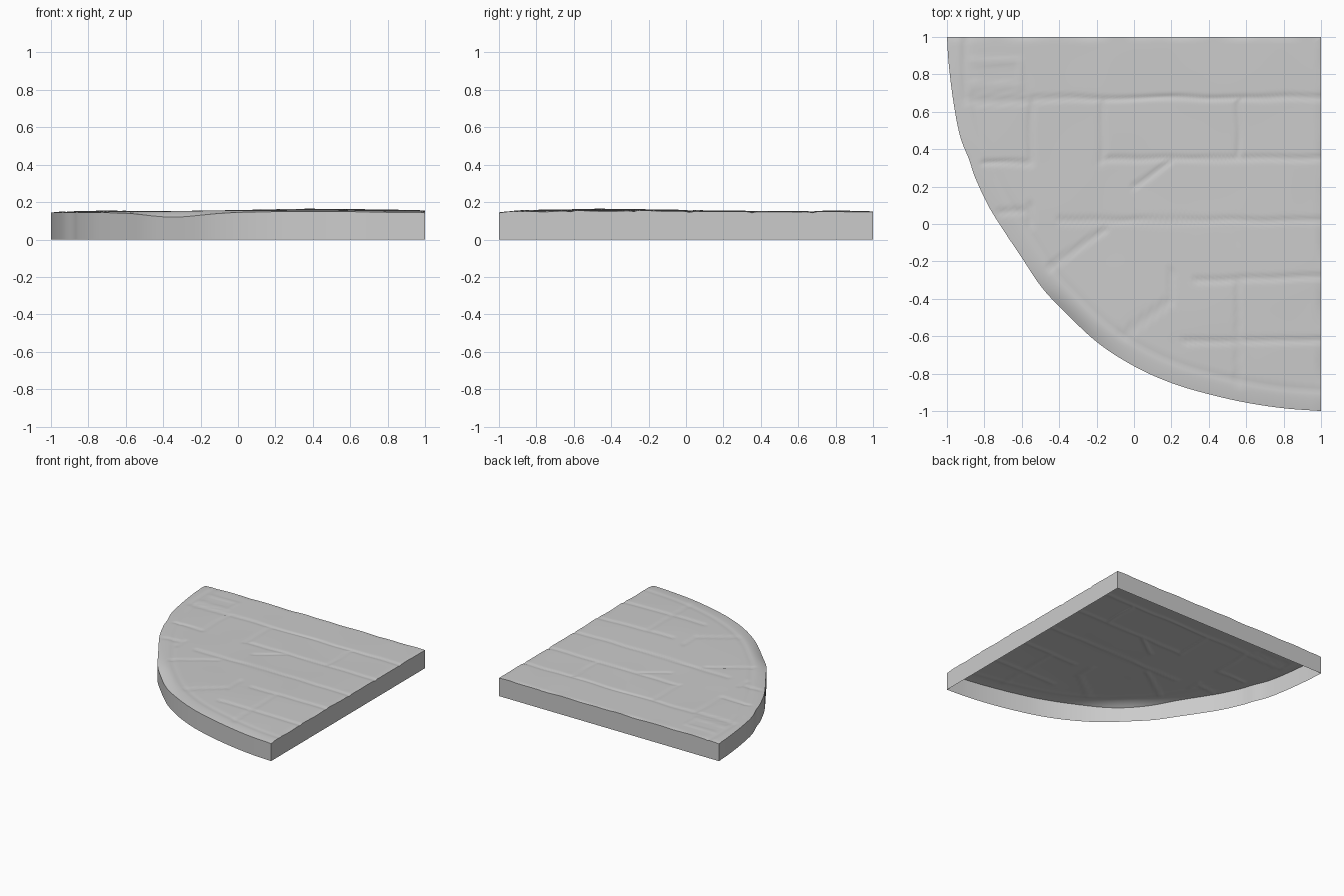
import bpy, bmesh, math
from mathutils import Vector, noise

cube = bpy.data.objects.get("Cube")
if cube:
    bpy.data.objects.remove(cube)

RINGS, STEPS = 130, 8
CORNER = Vector((1, 1))

# Curved rim of the quarter-round slab
RIM = [Vector(p) for p in [
    (-1, 1), (-.99, .85), (-.965, .65), (-.93, .47), (-.88, .34), (-.85, .25),
    (-.78, .1), (-.7, -.03), (-.6, -.18), (-.5, -.33), (-.4, -.44), (-.2, -.63),
    (0, -.76), (.2, -.85), (.4, -.91), (.6, -.955), (.8, -.985), (1, -1)]]

# Joints between the paving stones: start and end of each line
JOINTS = [(Vector(a), Vector(b)) for a, b in [
    ((-.88, .66), (-.58, .66)), ((-.55, .67), (1, .68)), ((-.55, .66), (-.55, .33)),
    ((-.8, .33), (-.55, .33)), ((-.17, .66), (-.17, .34)), ((-.14, .35), (1, .35)),
    ((.56, .66), (.56, .36)), ((-.72, .06), (-.58, .07)), ((-.55, .1), (-.55, 0)),
    ((-.4, .02), (1, .02)), ((-.45, -.23), (-.15, -.03)), ((0, .2), (.2, .33)),
    ((-.06, -.6), (.2, -.4)), ((.2, -.25), (.2, -.42)), ((.33, -.3), (1, -.28)),
    ((.56, -.3), (.56, -.86)), ((.27, -.63), (1, -.62)), ((-.91, .98), (-.9, .66))]]

# Raised outline of the small panel near the back corner
PANEL = [(Vector(a), Vector(b)) for a, b in [
    ((-.87, .87), (-.62, .87)), ((-.87, .74), (-.6, .74)), ((-.61, .87), (-.61, .76))]]


def smooth_path(points, steps):
    """Catmull-Rom path through the points."""
    path = []
    for i in range(len(points) - 1):
        p1, p2 = points[i], points[i + 1]
        p0 = points[i - 1] if i else p1 * 2 - p2
        p3 = points[i + 2] if i + 2 < len(points) else p2 * 2 - p1
        for k in range(steps):
            t = k / steps
            path.append((p1 * 2 + (p2 - p0) * t + (p0 * 2 - p1 * 5 + p2 * 4 - p3) * t ** 2
                         + (p1 * 3 - p0 - p2 * 3 + p3) * t ** 3) / 2)
    return path + [points[-1]]


def line_strength(p, lines, width):
    """Soft bump, one on the nearest line and zero away from it."""
    nearest = 1.0
    for a, b in lines:
        d = b - a
        t = max(0, min(1, (p - a).dot(d) / d.length_squared))
        nearest = min(nearest, (p - a - d * t).length)
    return math.exp(-(nearest / width) ** 2)


def bell(p, centre, size):
    return math.exp(-((p - Vector(centre)).length / size) ** 2)


def height(p, t):
    z = .151 + .013 * bell(p, (.45, -.4), .55)
    z += .002 * noise.noise(Vector((p.x * 3, p.y * 3, 0)))
    wobble = Vector((noise.noise(Vector((p.x * 5, p.y * 5, 1))),
                     noise.noise(Vector((p.x * 5, p.y * 5, 2))))) * .01
    z -= .006 * line_strength(p + wobble, JOINTS, .014)
    z += .004 * line_strength(p, PANEL, .012)
    # Worn rounding along the curve, deepest at its middle
    worn = max(0, (t - .95) / .05)
    z -= (.007 + .026 * bell(p, (-.33, -.5), .3)) * worn ** 2
    # Faint curb line just inside the curve
    z -= .003 * math.exp(-((t - .945) / .008) ** 2)
    # Chipped straight edges
    edge = max(0, 1 - min(1 - p.x, 1 - p.y) / .04)
    chip = .5 + noise.noise(Vector((p.x * 6, p.y * 6, 3)))
    return z - .006 * max(0, chip) * edge ** 2


# Paved top, fanned out from the square corner
path = smooth_path(RIM, STEPS)
bm = bmesh.new()
tip = bm.verts.new((1, 1, height(CORNER, 0)))
rows = []
for end in path:
    row = [tip]
    for i in range(1, RINGS + 1):
        t = i / RINGS
        p = CORNER.lerp(end, t)
        row.append(bm.verts.new((p.x, p.y, height(p, t))))
    rows.append(row)
for a, b in zip(rows, rows[1:]):
    bm.faces.new((tip, a[1], b[1]))
    for i in range(1, RINGS):
        bm.faces.new((a[i], a[i + 1], b[i + 1], b[i]))

# Side walls dropped to the ground, underside left open
border = [e for e in bm.edges if e.is_boundary]
drop = bmesh.ops.extrude_edge_only(bm, edges=border)
for v in drop["geom"]:
    if isinstance(v, bmesh.types.BMVert):
        v.co.z = 0
bmesh.ops.recalc_face_normals(bm, faces=bm.faces)
bm.normal_update()
if tip.link_faces[0].normal.z + rows[9][50].normal.z < 0:
    bmesh.ops.reverse_faces(bm, faces=bm.faces)

mesh = bpy.data.meshes.new("paved_corner_slab")
bm.to_mesh(mesh)
bm.free()
slab = bpy.data.objects.new("paved_corner_slab", mesh)
bpy.context.scene.collection.objects.link(slab)

# Stone colour
stone = bpy.data.materials.new("light_grey_stone")
stone.use_nodes = True
colour = (.6, .6, .6, 1)
stone.diffuse_color = colour
for node in stone.node_tree.nodes:
    if node.type == "BSDF_PRINCIPLED":
        node.inputs["Base Color"].default_value = colour
mesh.materials.append(stone)

bpy.ops.object.select_all(action="DESELECT")
slab.select_set(True)
bpy.context.view_layer.objects.active = slab
bpy.ops.object.shade_smooth_by_angle(angle=math.radians(40))
